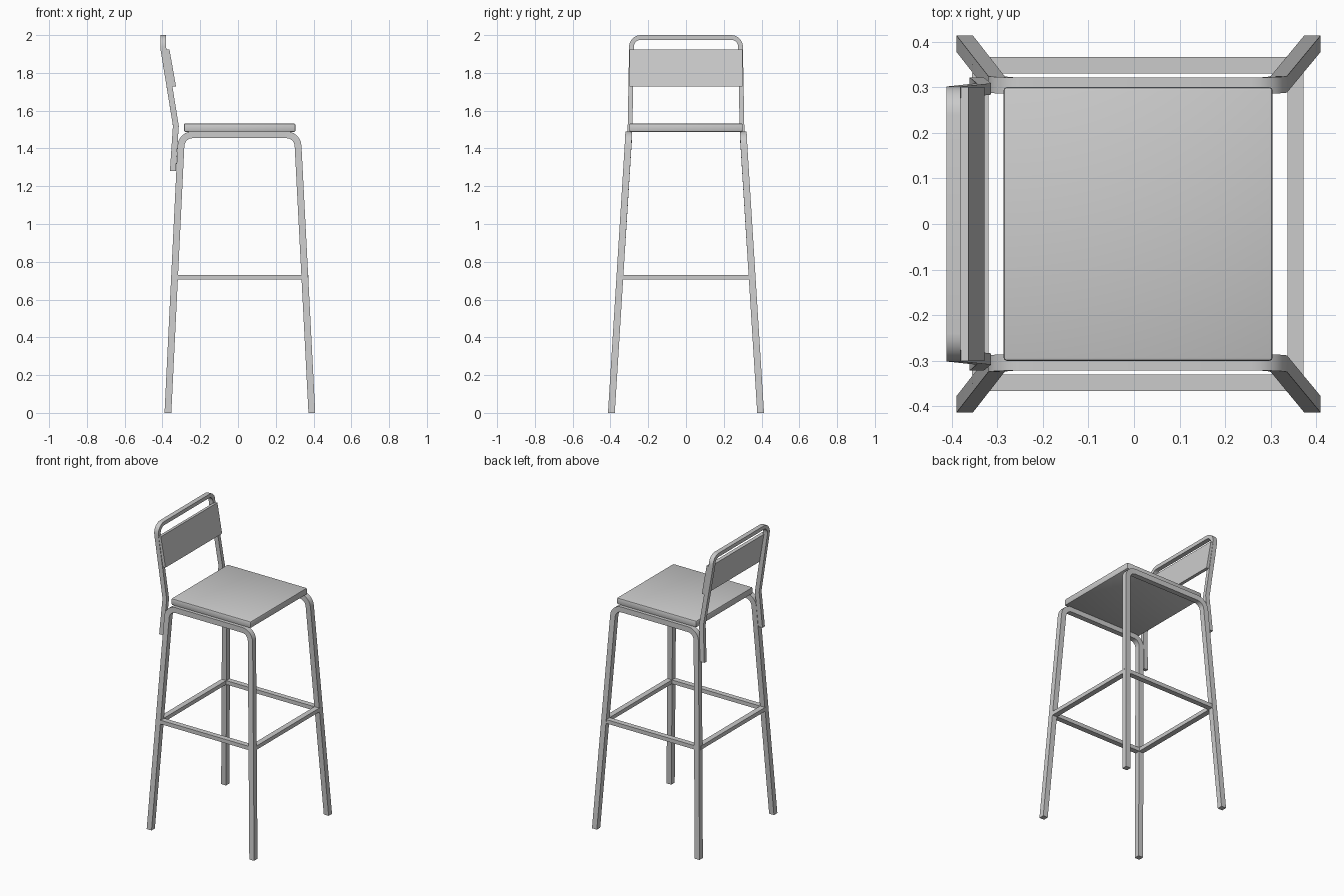
import bpy, bmesh
from math import sin, cos, pi, radians
from mathutils import Vector

if "Cube" in bpy.data.objects:
    bpy.data.objects.remove(bpy.data.objects["Cube"])


def finish(name, bm):
    bmesh.ops.recalc_face_normals(bm, faces=bm.faces)
    me = bpy.data.meshes.new(name)
    bm.to_mesh(me)
    bm.free()
    ob = bpy.data.objects.new(name, me)
    bpy.context.collection.objects.link(ob)
    bpy.ops.object.select_all(action='DESELECT')
    ob.select_set(True)
    bpy.context.view_layer.objects.active = ob
    bpy.ops.object.shade_smooth_by_angle(angle=radians(25))
    return ob


def sweep(name, path, axis, width, thick):
    """Square tube along a path; the section stays parallel to one axis."""
    pts = [Vector(p) for p in path]
    dirs = []
    for a, b in zip(pts, pts[1:]):
        d = b - a
        d -= axis * d.dot(axis)
        dirs.append(d.normalized())
    bm = bmesh.new()
    rings = []
    for i, p in enumerate(pts):
        d0, d1 = dirs[max(i - 1, 0)], dirs[min(i, len(dirs) - 1)]
        t = (d0 + d1).normalized()
        n = axis.cross(t) * (thick / 2 / t.dot(d1))
        a = axis * width / 2
        rings.append([bm.verts.new(p + o) for o in (n + a, n - a, -n - a, -n + a)])
    for r, s in zip(rings, rings[1:]):
        for k in range(4):
            bm.faces.new((r[k], r[(k + 1) % 4], s[(k + 1) % 4], s[k]))
    bm.faces.new(rings[0])
    bm.faces.new(rings[-1])
    # feet are cut level with the floor
    for v in bm.verts:
        if v.co.z < 0.02:
            v.co.z = 0
    return finish(name, bm)


def box(name, lo, hi, bevel=0):
    bm = bmesh.new()
    bmesh.ops.create_cube(bm, size=1)
    lo, hi = Vector(lo), Vector(hi)
    for v in bm.verts:
        v.co = (lo + hi) / 2 + v.co * (hi - lo)
    if bevel:
        bmesh.ops.bevel(bm, geom=bm.edges[:], offset=bevel, segments=2,
                        profile=0.5, affect='EDGES')
    return finish(name, bm)


def arc(cx, cz, r, a0, a1, n=6):
    return [(cx + r * cos(a0 + (a1 - a0) * i / n), cz + r * sin(a0 + (a1 - a0) * i / n))
            for i in range(n + 1)]


X, Y = Vector((1, 0, 0)), Vector((0, 1, 0))

# Side frames: bent tube forming two legs and the rail under the seat
profile = ([(-0.371, 0)] + arc(-0.241, 1.4115, 0.061, pi - 0.05, pi / 2)
           + arc(0.257, 1.4115, 0.061, pi / 2, 0.05) + [(0.391, 0)])
for side, s in (("left", -1), ("right", 1)):
    sweep(side + "_leg_frame",
          [(x, s * (0.395 - 0.0625 * z), z) for x, z in profile], Y, 0.036, 0.036)
    # Side footrests
    box(side + "_footrest", (-0.335, s * 0.348 - 0.018, 0.705),
        (0.355, s * 0.348 + 0.018, 0.731))

# Cross footrests
for name, x in (("rear_footrest", -0.337), ("front_footrest", 0.354)):
    box(name, (x - 0.018, -0.35, 0.705), (x + 0.018, 0.35, 0.731))

# Seat
box("seat", (-0.286, -0.3, 1.488), (0.304, 0.3, 1.532), 0.007)

# Backrest hoop
half = ([(-0.345, 0.309, 1.28), (-0.329, 0.296, 1.52), (-0.394, 0.289, 1.92)]
        + [(-0.396, y, z) for y, z in arc(0.239, 1.9375, 0.05, 0, pi / 2)])
hoop = half + [(x, -y, z) for x, y, z in reversed(half)]
sweep("backrest_hoop", hoop, X, 0.031, 0.025)

# Backrest panel, leaning with the hoop
panel = box("backrest_panel", (-0.378, -0.3, 1.727), (-0.356, 0.3, 1.922))
for v in panel.data.vertices:
    v.co.x += (1.8245 - v.co.z) * 0.18 + 0.0105
    v.co.z += 0.003 if v.co.x > -0.367 and v.co.z > 1.9 else 0
